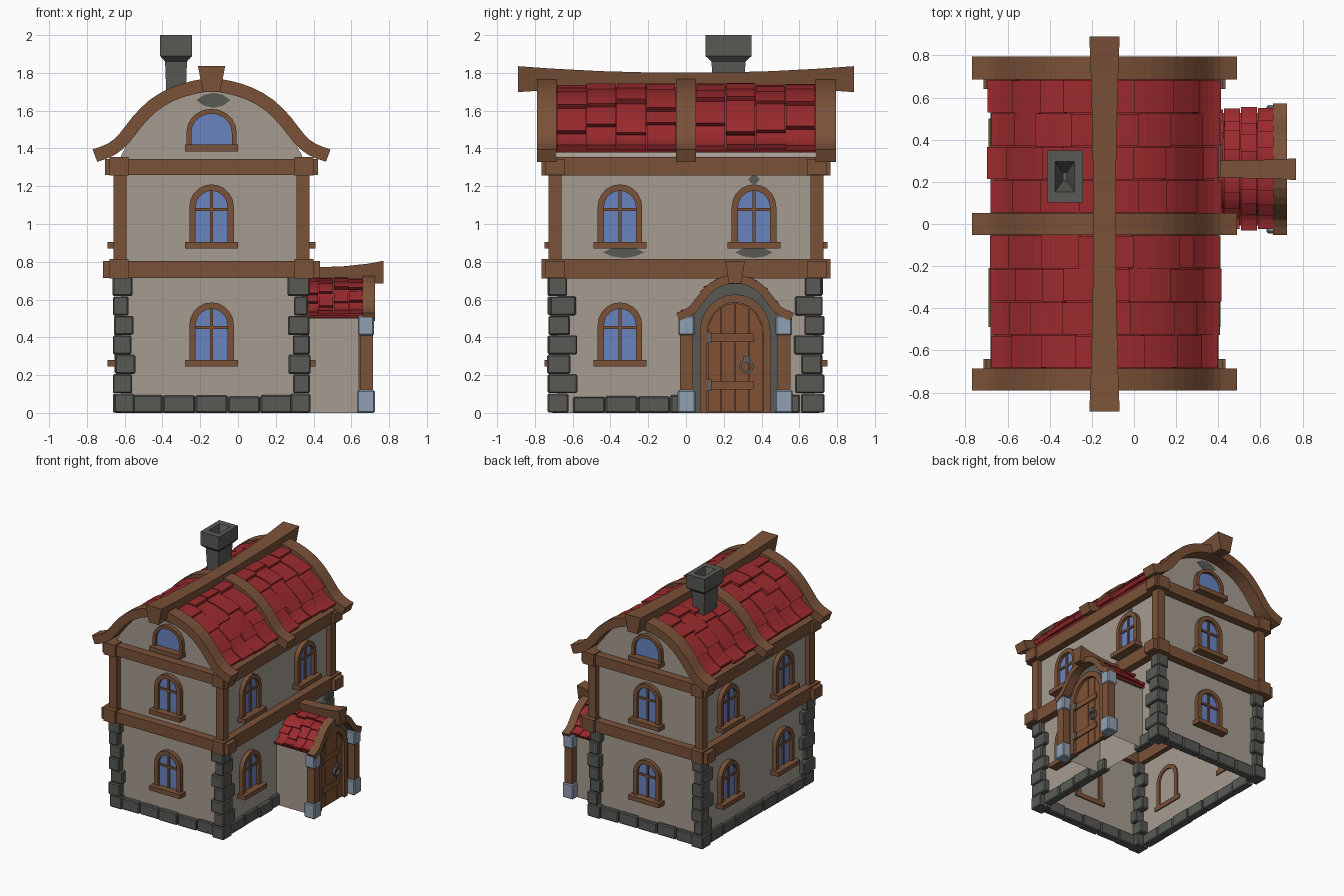
import bpy, bmesh, math, random
from mathutils import Vector

if "Cube" in bpy.data.objects:
    bpy.data.objects.remove(bpy.data.objects["Cube"])

random.seed(4)
CX, WX, WY = -0.14, 0.48, 0.68          # house centre and half sizes
PY = 0.26                               # porch centre


def mat(name, c):
    m = bpy.data.materials.new(name)
    m.diffuse_color = (*c, 1)
    m.use_nodes = True
    m.node_tree.nodes["Principled BSDF"].inputs["Base Color"].default_value = m.diffuse_color
    return m


PLASTER = mat("plaster", (0.38, 0.335, 0.285))
WOOD = mat("brown wood", (0.195, 0.084, 0.04))
DOOR = mat("door wood", (0.215, 0.083, 0.034))
STONE = mat("dark stone", (0.098, 0.102, 0.091))
PALE = mat("pale stone", (0.28, 0.35, 0.445))
RED = mat("red tile", (0.33, 0.023, 0.027))
GLASS = mat("blue glass", (0.14, 0.23, 0.53))
METAL = mat("iron", (0.12, 0.12, 0.13))
parts = {}


def part(name, m):
    if name not in parts:
        parts[name] = (bmesh.new(), m)
    return parts[name][0]


def loft(bm, rings, caps=True, closed=False):
    vs = [[bm.verts.new(p) for p in r] for r in rings]
    n = len(vs[0])
    for a, b in zip(vs, vs[1:] + vs[:1] if closed else vs[1:]):
        for i in range(n):
            bm.faces.new((a[i], a[(i + 1) % n], b[(i + 1) % n], b[i]))
    if caps and not closed:
        bm.faces.new(vs[0])
        bm.faces.new(vs[-1])


def box(bm, x0, x1, y0, y1, z0, z1, f=lambda *p: p):
    loft(bm, [[f(x0, y0, z), f(x1, y0, z), f(x1, y1, z), f(x0, y1, z)] for z in (z0, z1)])


def curve(pts):
    """Smooth mirrored roof profile: s in -1..1, d is distance along the normal."""
    P = [Vector((-pts[1][0], pts[1][1]))] + [Vector(p) for p in pts]
    P.append(2 * P[-1] - P[-2])

    def at(t):
        i = min(int(t), len(pts) - 2)
        t -= i
        a, b, c, e = P[i:i + 4]
        return 0.5 * (2 * b + (c - a) * t + (2 * a - 5 * b + 4 * c - e) * t ** 2 + (3 * b - a - 3 * c + e) * t ** 3)

    def f(s, d=0):
        t = abs(s) * (len(pts) - 1)
        tan = (at(t + 0.02) - at(max(t - 0.02, 0))).normalized()
        p = at(t) + d * Vector((-tan.y, tan.x)) if t > 0.01 else at(0) + Vector((0, d))
        return (p.x if s >= 0 else -p.x), p.y
    return f


def strip(bm, prof, to, s0, s1, w0, w1, d0, d1, th, n):
    rings = []
    for i in range(n + 1):
        s, d = s0 + (s1 - s0) * i / n, d0 + (d1 - d0) * i / n
        a, b = prof(s, d), prof(s, d - th)
        rings.append([to(a, w0), to(a, w1), to(b, w1), to(b, w0)])
    loft(bm, rings)


def house(p, w): return (CX + p[0], w, p[1])
def porch(p, w): return (w, PY + p[0], p[1])


roof = curve([(0, 1.77), (0.1, 1.758), (0.22, 1.72), (0.33, 1.655), (0.42, 1.565), (0.49, 1.475), (0.55, 1.425), (0.63, 1.395)])
proof = curve([(0, 0.725), (0.08, 0.712), (0.15, 0.67), (0.2, 0.61), (0.245, 0.555), (0.31, 0.525)])


# Walls: open-bottomed shells with a curved top
def shell(name, prof, to, hw, eave, smax, d, w0, w1):
    out = [(hw, 0), (hw, eave)] + [prof(smax * (1 - i / 8), d) for i in range(17)] + [(-hw, eave), (-hw, 0)]
    bm = part(name, PLASTER)
    loft(bm, [[to(p, w) for p in out] for w in (w0, w1)])
    bmesh.ops.delete(bm, geom=[f for f in bm.faces if all(v.co.z < 1e-4 for v in f.verts)], context='FACES_ONLY')


shell("house_walls", roof, house, WX, 1.36, 0.62, -0.05, -WY, WY)
shell("porch_walls", proof, porch, 0.245, 0.5, 0.72, -0.04, 0.34, 0.64)


# Roof tiles: overlapping curved slabs in columns
def tiles(name, prof, to, cols, edges, d0, d1, th, jit):
    bm = part(name, RED)
    for w0, w1 in cols:
        for sg in (-1, 1):
            e = [0] + [v + random.uniform(-jit, jit) for v in edges[1:-1]] + [edges[-1] + random.uniform(-0.02, 0.02)]
            for a, b in zip(e, e[1:]):
                k = random.uniform(-0.006, 0.004)
                strip(bm, prof, to, sg * a, sg * b, w0 + random.uniform(0, .004), w1 - random.uniform(0, .004), d0 + k, d1 + k, th, 4)


cols = [(s + 0.158 * i, s + 0.158 * (i + 1)) for s in (-0.685, 0.052) for i in range(4)]
tiles("roof_tiles", roof, house, cols, [0, .22, .43, .64, .86], -0.035, -0.008, 0.03, 0.05)
strip(part("roof_underlay", RED), roof, house, -0.84, 0.84, -0.7, 0.7, -0.045, -0.045, 0.015, 24)
pc = [(0.345 + 0.08 * i, 0.345 + 0.08 * (i + 1)) for i in range(4)]
tiles("porch_tiles", proof, porch, pc, [0, .25, .48, .7, .93], -0.018, 0.006, 0.02, 0.05)
strip(part("porch_underlay", RED), proof, porch, -0.9, 0.9, 0.34, 0.66, -0.025, -0.025, 0.015, 16)

# Curved roof boards and ridge beams
for y0, y1 in ((-0.79, -0.685), (-0.052, 0.052), (0.685, 0.795)):
    strip(part("roof_boards", WOOD), roof, house, -1, 1, y0, y1, 0, 0, 0.07, 28)
strip(part("porch_arch_board", WOOD), proof, porch, -1, 1, 0.66, 0.725, 0.004, 0.004, 0.045, 18)
rings = []
for y in (-0.89, -0.72, -0.45, -0.15, 0.15, 0.45, 0.72, 0.89):
    k = y * y
    t, b, zt, zb = 0.053 + 0.024 * k, 0.045, 1.80 + 0.045 * k, 1.73 - 0.04 * k
    rings.append([(CX - t, y, zt), (CX + t, y, zt), (CX + b, y, zb), (CX - b, y, zb)])
loft(part("ridge_beam", WOOD), rings)
loft(part("porch_ridge", WOOD), [[(x, PY - t, zt), (x, PY + t, zt), (x, PY + .033, zb), (x, PY - .033, zb)]
     for x, t, zt, zb in ((.34, .042, .77, .69), (.55, .043, .775, .69), (.69, .047, .79, .685), (.77, .052, .805, .685))])

# Floor beams and upper corner posts
bm = part("floor_beams", WOOD)
for z0, z1, e in ((0.715, 0.81, 0), (1.26, 1.35, -0.012)):
    for s in (-1, 1):
        box(bm, CX - 0.575 - e, CX + 0.575 + e, s * 0.64, s * 0.745, z0, z1 - 0.006)
        box(bm, CX + s * 0.44, CX + s * 0.54, -0.765, 0.765, z0 - 0.004, z1 + 0.004)
for sx in (-1, 1):
    for sy in (-1, 1):
        box(part("corner_posts", WOOD), CX + sx * 0.45, CX + sx * 0.518, sy * 0.66, sy * 0.727, 0.8, 1.27)

# Stone corners and footing
bm = part("corner_stones", STONE)
for sx in (-1, 1):
    for sy in (-1, 1):
        for i in range(7):
            r = random.uniform
            lx, ly = ((0.41, 0.62), (0.43, 0.575))[i % 2]
            j = r(-0.008, 0.008)
            box(bm, CX + sx * (lx + r(-.01, .01)), CX + sx * (0.517 + j), sy * (ly + r(-.01, .01)), sy * (0.727 + j),
                i * 0.103 + 0.001, (i + 1) * 0.103 - 0.001)
bm = part("footing_stones", STONE)
for s in (-1, 1):
    for i in range(5):
        x = CX - 0.43 + 0.172 * i
        box(bm, x + .002, x + .17, s * 0.645, s * (0.708 + random.uniform(-.006, .008)), 0, 0.09 + random.uniform(-.006, .006))
    for i in range(7):
        y = -0.6 + 0.172 * i
        if s < 0 or not 0.05 < y + 0.086 < 0.45:
            box(bm, CX + s * 0.445, CX + s * (0.508 + random.uniform(-.006, .008)), y + .002, y + .17, 0, 0.09 + random.uniform(-.006, .006))


# Arched openings: path of an arch and a band following it
def arch(hw, z0, spring, top, n=10):
    return [(-hw, z0)] + [(-hw * math.cos(math.pi * i / n), spring + (top - spring) * math.sin(math.pi * i / n)) for i in range(n + 1)] + [(hw, z0)]


def band(bm, f, o, i, d0, d1):
    loft(bm, [[f(*p, d0), f(*p, d1), f(*q, d1), f(*q, d0)] for p, q in zip(o, i)])


def window(f, a, z, attic=False):
    def g(u, h, d): return f(a + u, z + h, d)
    fr, gl = part("window_frames", WOOD), part("window_glass", GLASS)
    sp, tp, hw, t = (0.1, 0.225, 0.133, 0.026) if attic else (0.22, 0.34, 0.118, 0.034)
    inner = arch(hw - t, 0.03, sp, tp - t)
    band(fr, g, arch(hw, 0.03, sp, tp), inner, -0.01, 0.035)
    loft(gl, [[g(*p, d) for p in inner] for d in (0.004, 0.012)])
    sw = 0.14
    box(fr, -sw, sw, 0, 0.036, -0.01, 0.07, g)
    if not attic:
        box(fr, -0.008, 0.008, 0.03, tp - t, 0.005, 0.022, g)
        box(fr, t - hw, hw - t, 0.2, 0.216, 0.005, 0.022, g)


def front(a, h, d): return (CX + a, -WY - d, h)
def back(a, h, d): return (CX + a, WY + d, h)
def right(a, h, d): return (CX + WX + d, a, h)
def left(a, h, d): return (CX - WX - d, a, h)


for f in (front, back):
    window(f, 0, 0.245)
    window(f, 0, 0.87)
    window(f, 0, 1.385, True)
for f, a, z in ((right, -.35, .245), (right, -.35, .87), (right, .36, .87),
                (left, -.35, .245), (left, -.35, .87), (left, .36, .245), (left, .36, .87)):
    window(f, a, z)

# Bare stone patches showing through the plaster
bm = part("bare_patches", STONE)
for f, a, h, w, t in ((front, 0.01, 1.655, .09, .04), (back, 0.01, 1.655, .09, .04), (right, -.33, .85, .11, .03),
                      (right, .36, .85, .1, .03), (right, .36, 1.235, .03, .025), (left, -.35, .85, .1, .03)):
    loft(bm, [[f(a + w * math.cos(k * math.pi / 4) * (1 - .2 * (k % 2)), h + t * math.sin(k * math.pi / 4), d)
               for k in range(8)] for d in (-0.002, 0.003)])


# Porch door
def pd(a, h, d): return (0.64 + d, PY + a, h)


band(part("door_stone_arch", STONE), pd, arch(0.235, 0, 0.45, 0.7, 12), arch(0.18, 0, 0.43, 0.62, 12), -0.01, 0.015)
inner = arch(0.148, 0, 0.42, 0.585, 12)
band(part("door_frame", WOOD), pd, arch(0.187, 0, 0.43, 0.628, 12), inner, -0.01, 0.04)
loft(part("door_backing", WOOD), [[pd(*p, d) for p in inner] for d in (0.0, 0.008)])
for i in range(4):
    e = [-0.146 + 0.073 * i + k for k in (0.002, 0.036, 0.071)]
    top = [(a, 0.42 + 0.16 * math.sqrt(max(0, 1 - (a / 0.148) ** 2))) for a in e]
    loft(part("door_planks", DOOR), [[pd(*p, d) for p in [(e[0], 0.005)] + top + [(e[2], 0.005)]] for d in (0.0, 0.02)])
for z in (0.125, 0.375):
    box(part("door_straps", DOOR), -0.145, 0.1, z, z + 0.045, 0.0, 0.03, pd)
    box(part("door_hinges", METAL), -0.15, -0.125, z - 0.006, z + 0.051, 0.0, 0.045, pd)
ring = []
for k in range(12):
    c, s = math.cos(k * math.pi / 6), math.sin(k * math.pi / 6)
    ring.append([pd(0.06 + r * c, 0.245 + r * s, d) for r, d in ((.025, .02), (.038, .02), (.038, .038), (.025, .038))])
loft(part("door_ring", METAL), ring, closed=True)
box(part("door_ring", METAL), 0.045, 0.075, 0.265, 0.3, 0.015, 0.045, pd)

# Porch pillars
for s in (-1, 1):
    y = PY + s * 0.258
    box(part("porch_pillars", WOOD), 0.645, 0.715, y - 0.034, y + 0.034, 0.05, 0.5)
    for z0, z1, h in ((0, 0.12, 0.047), (0.41, 0.515, 0.043)):
        box(part("pillar_blocks", PALE), 0.677 - h, 0.677 + h, y - h, y + h, z0, z1)

# Chimney with hollow cap
loft(part("chimney", STONE), [[(-.328 + i * a, .225 + j * b, z) for i, j in ((-1, -1), (1, -1), (1, 1), (-1, 1))]
     for z, a, b in ((1.55, .054, .084), (1.7, .052, .082), (1.86, .058, .09), (1.89, .085, .123), (2, .085, .123), (2, .046, .072), (1.87, .01, .02))])

for name, (bm, m) in parts.items():
    bmesh.ops.recalc_face_normals(bm, faces=bm.faces)
    me = bpy.data.meshes.new(name)
    bm.to_mesh(me)
    bm.free()
    me.materials.append(m)
    ob = bpy.data.objects.new(name, me)
    bpy.context.collection.objects.link(ob)
    if name in ("corner_stones", "footing_stones", "pillar_blocks"):   # worn edges
        bv = ob.modifiers.new("bevel", 'BEVEL')
        bv.width, bv.segments = 0.007, 1
